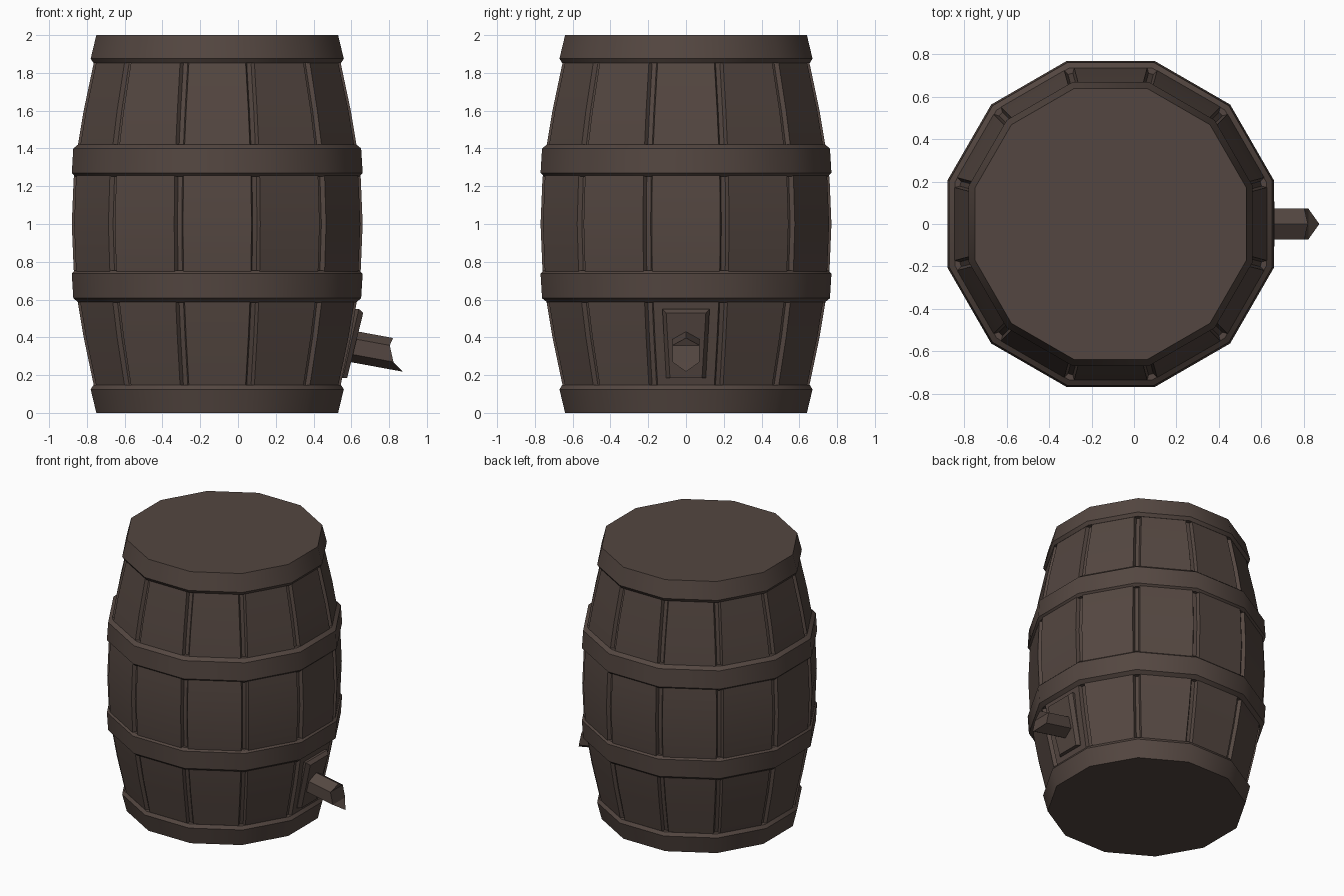
import bpy
from math import sin, cos, tan, radians
from mathutils import Vector

if "Cube" in bpy.data.objects:
    bpy.data.objects.remove(bpy.data.objects["Cube"], do_unlink=True)

SIDES = 12
CX = -0.11                       # barrel axis
HALF = tan(radians(15))          # half side length per unit of apothem

wood = bpy.data.materials.new("dark brown wood")
wood.use_nodes = True
wood.diffuse_color = (0.088, 0.062, 0.052, 1)
wood.node_tree.nodes["Principled BSDF"].inputs["Base Color"].default_value = wood.diffuse_color


def make(name, verts, faces, smooth=True):
    mesh = bpy.data.meshes.new(name)
    mesh.from_pydata(verts, [], faces)
    mesh.materials.append(wood)
    obj = bpy.data.objects.new(name, mesh)
    bpy.context.collection.objects.link(obj)
    bpy.ops.object.select_all(action='DESELECT')
    obj.select_set(True)
    bpy.context.view_layer.objects.active = obj
    if smooth:
        bpy.ops.object.shade_smooth_by_angle(angle=radians(35))
    return obj


def loft(name, rings, bottom=False, top=False, smooth=True):
    """Skin rings of equal length, listed from bottom to top."""
    n = len(rings[0])
    verts = [v for ring in rings for v in ring]
    faces = [(r * n + i, r * n + (i + 1) % n, (r + 1) * n + (i + 1) % n, (r + 1) * n + i)
             for r in range(len(rings) - 1) for i in range(n)]
    if bottom:
        faces.append(tuple(reversed(range(n))))
    if top:
        faces.append(tuple(range(len(verts) - n, len(verts))))
    return make(name, verts, faces, smooth)


def around(section, z):
    """Repeat (outward, sideways) points on each side of the barrel."""
    ring = []
    for k in range(SIDES):
        a = radians(30 * k)
        ring += [(CX + o * cos(a) - s * sin(a), o * sin(a) + s * cos(a), z) for o, s in section]
    return ring


def polygon(apothem, z):
    return around([(apothem, apothem * HALF)], z)


def stave_ring(apothem, z):
    w = apothem * HALF - 0.025
    d = apothem - 0.025
    return around([(d, -w - 0.006), (apothem, -w), (apothem, w), (d, w + 0.006)], z)


# Bulging body of staves with grooves between them
half_profile = [(0.77, 0.0), (0.76, 0.24), (0.737, 0.42), (0.707, 0.6), (0.65, 0.87)]
body = [(a, 1 - h) for a, h in reversed(half_profile)] + [(a, 1 + h) for a, h in half_profile[1:]]
loft("staves", [stave_ring(a, z) for a, z in body])

# Closed end hoops with the flat heads
end = [(0.64, 0), (0.67, 0.125), (0.655, 0.148), (0.6, 0.148)]
loft("bottom_hoop_and_head", [polygon(a, z) for a, z in end], bottom=True)
loft("top_hoop_and_head", [polygon(a, 2 - z) for a, z in reversed(end)], top=True)

# Middle hoops
hoop = [(0.7, 0), (0.752, 0), (0.77, 0.018), (0.762, 0.148), (0.735, 0.17), (0.69, 0.17)]
loft("upper_hoop", [polygon(a, 1.252 + h) for a, h in hoop])
loft("lower_hoop", [polygon(a, 0.755 - h) for a, h in reversed(hoop)])


# Tapered tap plate leaning with the staves
def plate_ring(offset, inset):
    hi, lo = 0.55 - inset, 0.185
    return [(0.53 + offset, -0.105 + inset, lo), (0.53 + offset, 0.105 - inset, lo),
            (0.615 + offset, 0.125 - inset, hi), (0.615 + offset, -0.125 + inset, hi)]


loft("tap_plate", [plate_ring(-0.02, 0), plate_ring(0.025, 0), plate_ring(0.048, 0.02)],
     top=True, smooth=False)

# Six-sided spout with a hollowed slanting mouth
axis = Vector((0.98, 0, -0.18)).normalized()
up = Vector((0.18, 0, 0.98)).normalized()
base = Vector((0.56, 0, 0.36))
lengths = [0.25, 0.24, 0.275, 0.335, 0.275, 0.24]
root, mouth = [], []
for k, length in enumerate(lengths):
    a = radians(60 * k)
    p = base + up * 0.083 * cos(a) + Vector((0, -0.072 * sin(a) / sin(radians(60)), 0))
    root.append(p)
    mouth.append(p + axis * length)
sides = [(i, i + 6, (i + 1) % 6 + 6, (i + 1) % 6) for i in range(6)]
sides = [tuple(reversed(f)) for f in sides]
make("spout", root + mouth, sides + [(6, 11, 7), (7, 11, 10, 8), (8, 10, 9)], smooth=False)
